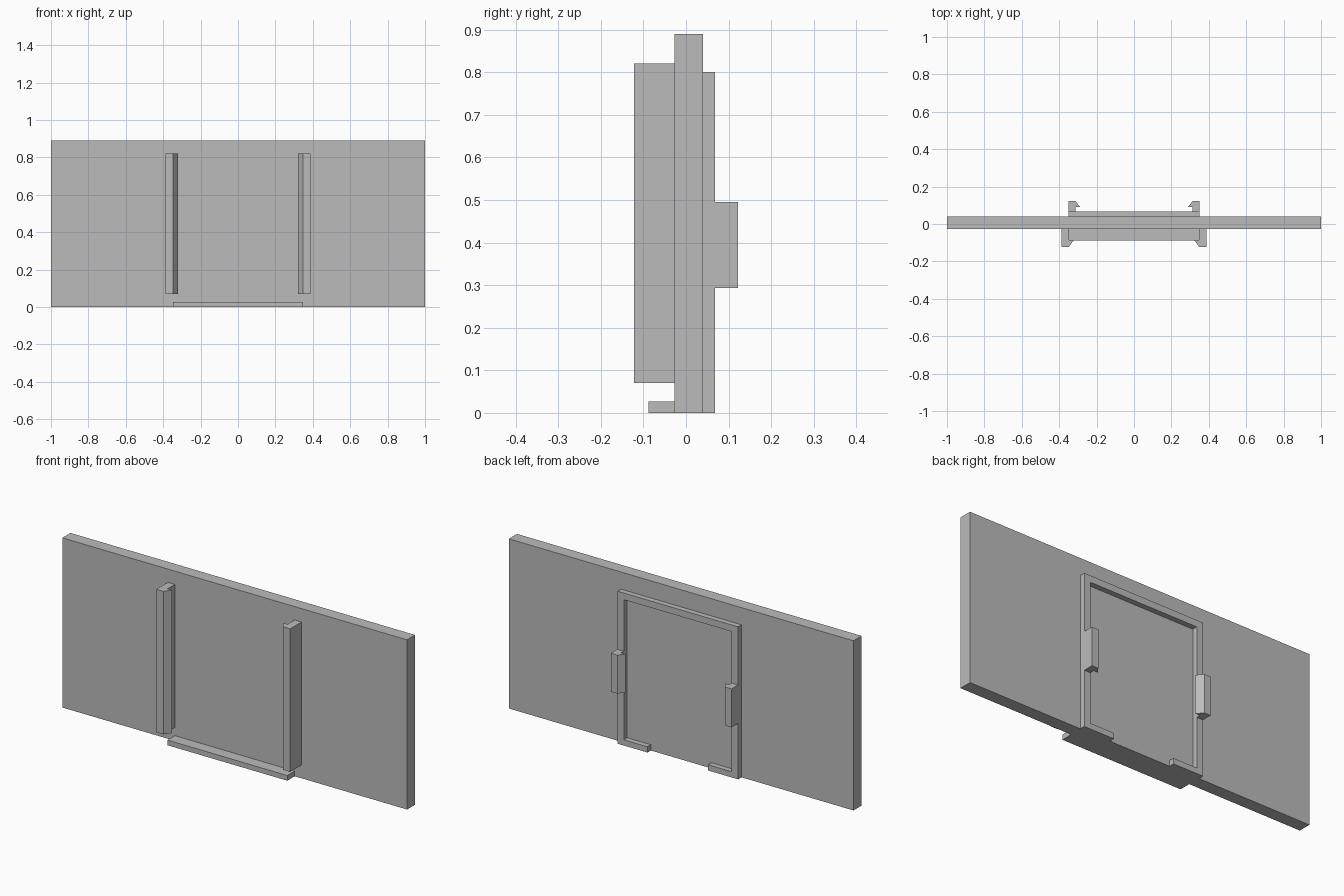
import bpy
import bmesh
from mathutils import Vector

cube = bpy.data.objects.get("Cube")
if cube:
    bpy.data.objects.remove(cube, do_unlink=True)

grey = bpy.data.materials.new("plain grey")
grey.use_nodes = True
colour = (0.5, 0.5, 0.5, 1)
grey.diffuse_color = colour
grey.node_tree.nodes["Principled BSDF"].inputs["Base Color"].default_value = colour


def extrude(name, profile, axis, start, end):
    """Extrude a closed 2D profile (xy along z, or xz along y)."""
    bm = bmesh.new()
    if axis == "z":
        points = [Vector((u, v, start)) for u, v in profile]
        step = Vector((0, 0, end - start))
    else:
        points = [Vector((u, start, v)) for u, v in profile]
        step = Vector((0, end - start, 0))
    face = bm.faces.new([bm.verts.new(p) for p in points])
    result = bmesh.ops.extrude_face_region(bm, geom=[face], use_keep_orig=True)
    moved = [g for g in result["geom"] if isinstance(g, bmesh.types.BMVert)]
    bmesh.ops.translate(bm, verts=moved, vec=step)
    bmesh.ops.recalc_face_normals(bm, faces=bm.faces)
    mesh = bpy.data.meshes.new(name)
    bm.to_mesh(mesh)
    bm.free()
    mesh.materials.append(grey)
    obj = bpy.data.objects.new(name, mesh)
    bpy.context.scene.collection.objects.link(obj)
    return obj


def rect(x, z):
    return [(-x, 0), (x, 0), (x, z), (-x, z)]


def mirrored(profile):
    return [(-u, v) for u, v in profile]


FRONT, BACK, FRAME = -0.027, 0.04, 0.068

# Main wall and the low ledge on its front
extrude("wall_panel", rect(1, 0.89), "y", FRONT, BACK)
extrude("front_ledge", rect(0.348, 0.027), "y", -0.088, FRONT)

# Raised back frame, open at the bottom between two short lips
half = [(0.176, 0), (0.35, 0), (0.35, 0.8)]
inner = [(0.313, 0.765), (0.313, 0.03), (0.176, 0.03)]
outline = half + mirrored(half)[::-1] + mirrored(inner)[::-1] + inner
extrude("back_frame", outline, "y", BACK, FRAME)

# Hooked guide rails on the front and hooked clips on the back
rail = [(0.388, FRONT), (0.388, -0.122), (0.348, -0.122),
        (0.322, -0.086), (0.348, -0.086), (0.348, FRONT)]
clip = [(0.35, FRAME), (0.35, 0.122), (0.313, 0.122),
        (0.288, 0.09), (0.313, 0.09), (0.313, FRAME)]
for side, shape in (("left", lambda p: p), ("right", mirrored)):
    extrude(side + "_front_rail", shape(rail), "z", 0.07, 0.82)
    extrude(side + "_back_clip", shape(clip), "z", 0.293, 0.495)
